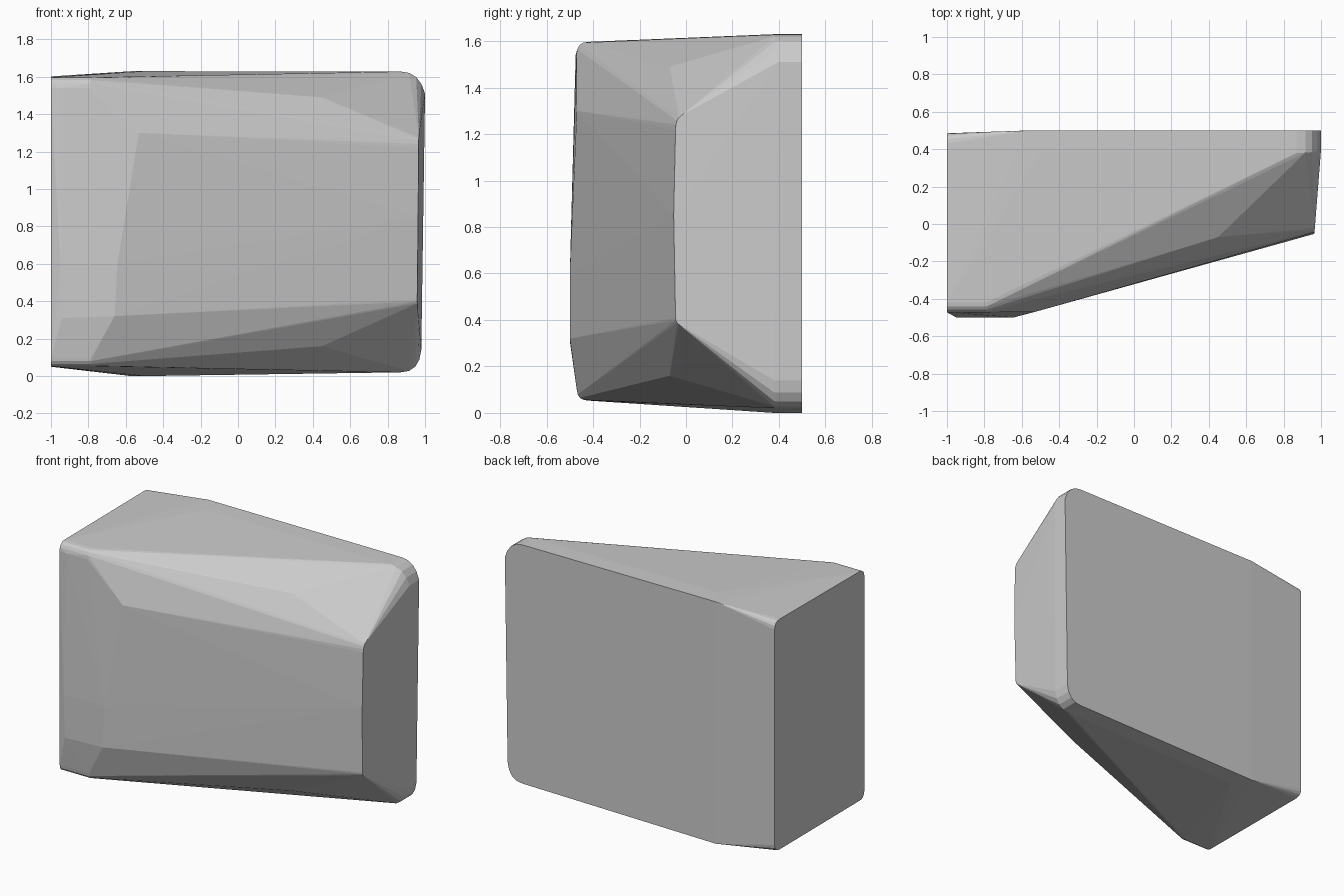
import bpy, bmesh
from mathutils import Vector

if "Cube" in bpy.data.objects:
    bpy.data.objects.remove(bpy.data.objects["Cube"])


def arc(a, b, c, n=4):
    """Rounded corner from a to c, pulled towards b."""
    a, b, c = Vector(a), Vector(b), Vector(c)
    return [a * (1 - t) ** 2 + b * 2 * t * (1 - t) + c * t * t
            for t in (i / n for i in range(n + 1))]


pts = []

# right end: rounded upper and lower corners next to the flat back
for y in (0.38, 0.5):
    pts += arc((0.87, y, 1.628), (0.97, y, 1.628), (1.0, y + (0.5 - y) * 0.15, 1.51))
    pts += arc((0.87, y, 0.02), (0.97, y, 0.02), (0.98, y, 0.14))

# left end: rounded edges along the front, top and bottom
for x in (-1.0, -0.79):
    pts += arc((x, -0.42, 1.597), (x, -0.47, 1.597), (x, -0.472, 1.54))
    pts += arc((x, -0.42, 0.053), (x, -0.468, 0.053), (x, -0.47, 0.1))
pts += arc((-1, 0.43, 1.602), (-1, 0.485, 1.602), (-1, 0.485, 1.55))
pts += arc((-1, 0.43, 0.05), (-1, 0.485, 0.05), (-1, 0.485, 0.1))

# back-left ridge where top, bottom and back bend
for z in (0.0, 1.63):
    pts += [Vector((-0.5, 0.38, z)), Vector((-0.57, 0.5, z))]

# bulged front panel, chamfer points and the front right edge
pts += [Vector(p) for p in (
    (-0.94, -0.5, 0.31), (-0.66, -0.5, 0.32),
    (-0.95, -0.5, 0.6), (-0.645, -0.5, 0.6),
    (-0.95, -0.475, 1.54), (-0.53, -0.47, 1.3),
    (0.33, -0.07, 1.515), (0.45, -0.07, 1.49),
    (0.33, -0.07, 0.15), (0.45, -0.07, 0.16))]
pts += arc((0.965, -0.045, 1.22), (0.965, -0.045, 1.265), (0.967, -0.02, 1.28))
pts += arc((0.958, -0.045, 0.41), (0.958, -0.045, 0.385), (0.96, -0.02, 0.375))
pts.append(Vector((0.963, -0.053, 0.85)))

# convex faceted block
bm = bmesh.new()
for p in pts:
    bm.verts.new(p)
bmesh.ops.remove_doubles(bm, verts=bm.verts, dist=0.002)
hull = bmesh.ops.convex_hull(bm, input=bm.verts)
loose = [v for v in bm.verts if not v.link_faces]
bmesh.ops.delete(bm, geom=loose, context='VERTS')
bmesh.ops.recalc_face_normals(bm, faces=bm.faces)
mesh = bpy.data.meshes.new("faceted_block")
bm.to_mesh(mesh)
bm.free()
block = bpy.data.objects.new("faceted_block", mesh)
bpy.context.collection.objects.link(block)
